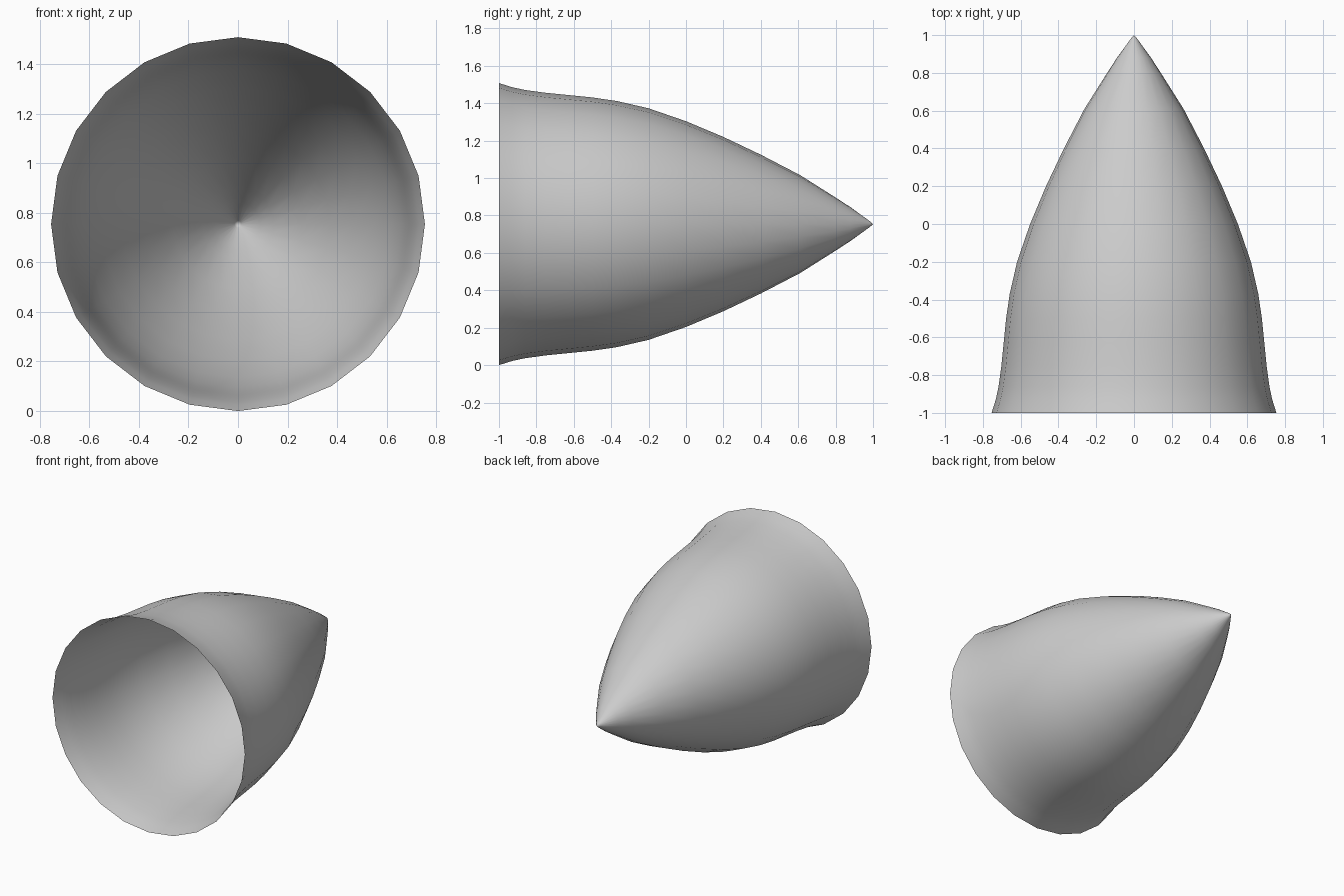
import bpy, bmesh, math

if "Cube" in bpy.data.objects:
    bpy.data.objects.remove(bpy.data.objects["Cube"])

SIDES = 24
CENTRE_Z = 0.754

# Profile of the shell: (position along y, radius), open rim to pointed tip
PROFILE = [(-1.0, 0.754), (-0.93, 0.732), (-0.86, 0.717), (-0.75, 0.702),
           (-0.63, 0.69), (-0.5, 0.677), (-0.37, 0.658), (-0.2, 0.619),
           (0.0, 0.55), (0.2, 0.466), (0.4, 0.371), (0.61, 0.262),
           (0.8, 0.142), (0.88, 0.09), (0.985, 0.014)]

bm = bmesh.new()

# Rings of the open shell
rings = []
for y, r in PROFILE:
    angles = [2 * math.pi * i / SIDES for i in range(SIDES)]
    rings.append([bm.verts.new((r * math.sin(a), y, CENTRE_Z + r * math.cos(a)))
                  for a in angles])

# Skin between rings, then the tip fan
for a, b in zip(rings, rings[1:]):
    for i in range(SIDES):
        j = (i + 1) % SIDES
        bm.faces.new((a[i], b[i], b[j], a[j]))
tip = bm.verts.new((0, 1.0, CENTRE_Z))
for i in range(SIDES):
    bm.faces.new((rings[-1][i], tip, rings[-1][(i + 1) % SIDES]))

# Outward normals and smooth shading
bm.normal_update()
side = bm.faces[:][0]
c = side.calc_center_median()
if side.normal.x * c.x + side.normal.z * (c.z - CENTRE_Z) < 0:
    bmesh.ops.reverse_faces(bm, faces=bm.faces[:])
for f in bm.faces:
    f.smooth = True

mesh = bpy.data.meshes.new("nose_cone")
bm.to_mesh(mesh)
bm.free()
cone = bpy.data.objects.new("nose_cone", mesh)
bpy.context.collection.objects.link(cone)
